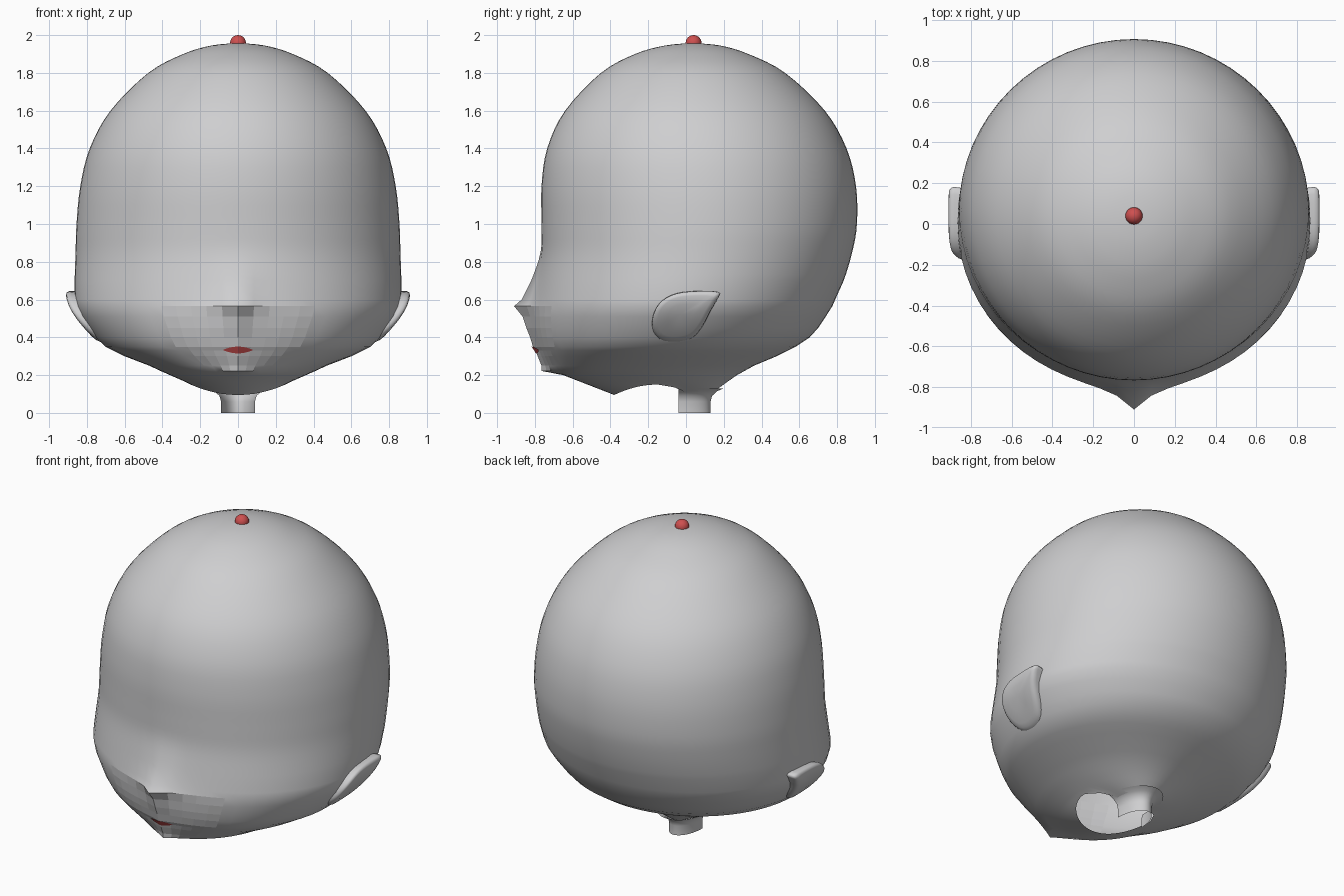
import bpy, bmesh, math

if "Cube" in bpy.data.objects:
    bpy.data.objects.remove(bpy.data.objects["Cube"])

def material(name, rgb):
    m = bpy.data.materials.new(name)
    m.diffuse_color = (*rgb, 1)
    m.use_nodes = True
    m.node_tree.nodes["Principled BSDF"].inputs["Base Color"].default_value = m.diffuse_color
    return m

GREY = material("light grey", (0.62, 0.62, 0.63))
RED = material("soft red", (0.62, 0.08, 0.08))

def add_object(name, bm, mat):
    mesh = bpy.data.meshes.new(name)
    bmesh.ops.remove_doubles(bm, verts=bm.verts[:], dist=1e-5)
    bm.to_mesh(mesh)
    bm.free()
    mesh.materials.append(mat)
    ob = bpy.data.objects.new(name, mesh)
    bpy.context.collection.objects.link(ob)
    return ob

def loft(bm, rings, closed=True):
    vs = [[bm.verts.new(p) for p in r] for r in rings]
    n = len(rings[0])
    for a, b in zip(vs, vs[1:]):
        for j in range(n if closed else n - 1):
            k = (j + 1) % n
            bm.faces.new((a[j], b[j], b[k], a[k]))
    return vs

# Head profile: height, half width, front y, back y, nose and chin bump
ROWS = [
    (1.958, 0, .035, .035, 0), (1.945, .14, -.11, .18, 0),
    (1.9, .29, -.27, .33, 0), (1.8, .475, -.45, .525, 0),
    (1.6, .675, -.64, .735, 0), (1.4, .785, -.735, .85, 0),
    (1.2, .835, -.765, .9, 0), (1.0, .855, -.765, .905, 0),
    (.85, .86, -.765, .88, .005), (.7, .865, -.785, .835, .035),
    (.6, .865, -.80, .79, .07), (.565, .86, -.805, .775, .105),
    (.51, .835, -.805, .74, .06), (.45, .79, -.80, .70, .045),
    (.4, .755, -.79, .655, .035), (.35, .70, -.775, .58, .035),
    (.33, .66, -.765, .54, .03), (.3, .6, -.75, .48, .035),
    (.25, .47, -.72, .36, .045), (.222, .41, -.70, .31, .065),
    (.2, .36, -.65, .27, 0), (.165, .28, -.56, .22, 0)]
COLS = 64

def smooth_rows(rows):
    out = []
    for i in range(len(rows) - 1):
        p = [rows[max(i - 1, 0)], rows[i], rows[i + 1], rows[min(i + 2, len(rows) - 1)]]
        steps = 4 if rows[i][0] > .75 else 1
        for k in range(steps):
            t = k / steps
            vals = []
            for a, b, c, d in zip(*p):
                vals.append(.5 * (2 * b + (c - a) * t + (2 * a - 5 * b + 4 * c - d) * t * t
                                  + (3 * b - a - 3 * c + d) * t ** 3))
            out.append(vals)
    return out + [rows[-1]]

def ring(row):
    z, w, yf, yb, bump = row
    pts = []
    for j in range(COLS):
        a = 2 * math.pi * j / COLS
        x, s = w * math.cos(a), math.sin(a)
        y = (yf + yb) / 2 + (yb - yf) / 2 * s
        if s < 0:
            y -= bump * math.exp(-abs(x) / .09)
        pts.append((x, y, z))
    return pts

# Rim of the opening under the jaw, narrowing to the neck at the back
rim = []
for j in range(COLS):
    a = 2 * math.pi * j / COLS
    c, s = math.cos(a), math.sin(a)
    if s < 0:
        rim.append((.25 * c, -.15 + .23 * s, .15 - .055 * s * s))
    else:
        flare = .16 * max(0, 1 - 3 * s)
        rim.append(((.09 + flare) * c, -.15 + .28 * math.sqrt(s), .10 + .05 * max(0, 1 - 3 * s)))

# Head shell with a faceted muzzle
rings = [ring(r) for r in smooth_rows(ROWS)]
rings.append([tuple((p + q) / 2 for p, q in zip(u, v)) for u, v in zip(rings[-1], rim)])
rings.append(rim)
bm = bmesh.new()
loft(bm, rings)
for f in bm.faces:
    c = f.calc_center_median()
    muzzle = c.y < -.5 and .225 < c.z < .565 and (c.x / .38) ** 2 + ((c.z - .565) / .34) ** 2 < 1
    f.smooth = not muzzle
add_object("head", bm, GREY)

# Neck: channel open towards the front
bm = bmesh.new()
neck = []
for z, grow in ((0, 0), (.06, 0), (.09, .008), (.115, .035), (.13, .07)):
    neck.append([((.09 + grow) * math.cos(a), -.04 + (.17 + grow) * math.sin(a), z)
                 for a in (math.pi * j / 24 for j in range(25))])
loft(bm, neck[::-1], closed=False)
for f in bm.faces:
    f.smooth = True
add_object("neck", bm, GREY)

# Ears: rounded leaf-shaped plates following the tilt of the cheek
EAR = [(.175, .64), (.165, .60), (.13, .54), (.085, .455), (.03, .395), (-.06, .375),
       (-.14, .39), (-.178, .45), (-.17, .53), (-.125, .595), (-.05, .633), (.06, .645)]

def ear_outline():
    pts, n = [], len(EAR)
    for i in range(n):
        p = [EAR[(i + k) % n] for k in (-1, 0, 1, 2)]
        for t in (0, 1 / 3, 2 / 3):
            pts.append([.5 * (2 * b + (c - a) * t + (2 * a - 5 * b + 4 * c - d) * t * t
                              + (3 * b - a - 3 * c + d) * t ** 3) for a, b, c, d in zip(*p)])
    return pts

def ear(name, side):
    bm = bmesh.new()
    layers = []
    for depth, scale in ((.10, .95), (.03, 1), (.014, .98), (.004, .92), (0, .8), (0, .45), (0, 0)):
        layer = []
        for y, z in ear_outline():
            y, z = -.03 + (y + .03) * scale, .52 + (z - .52) * scale
            u = min(max((z - .375) / .27, 0), 1)
            layer.append((side * (.745 + .167 * math.sin(u * math.pi / 2) - depth), y, z))
        layers.append(layer)
    loft(bm, layers)
    bmesh.ops.recalc_face_normals(bm, faces=bm.faces[:])
    for f in bm.faces:
        f.smooth = True
    add_object(name, bm, GREY)

ear("right_ear", 1)
ear("left_ear", -1)

# Mouth: thin lens-shaped plate on the muzzle
bm = bmesh.new()
xs = [-.08 + .01 * i for i in range(17)]
lips = []
for sign in (1, -1):
    lip = []
    for x in xs:
        z = .333 + sign * .018 * (1 - (x / .08) ** 2)
        lip.append((x, -.804 + .33 * abs(x) - .65 * (z - .33), z))
    lips.append(lip)
loft(bm, lips, closed=False)
add_object("mouth", bm, RED)

# Round button on the crown
bm = bmesh.new()
bmesh.ops.create_uvsphere(bm, u_segments=24, v_segments=14, radius=.042)
bmesh.ops.translate(bm, verts=bm.verts[:], vec=(0, .04, 1.958))
for f in bm.faces:
    f.smooth = True
add_object("crown_button", bm, RED)
